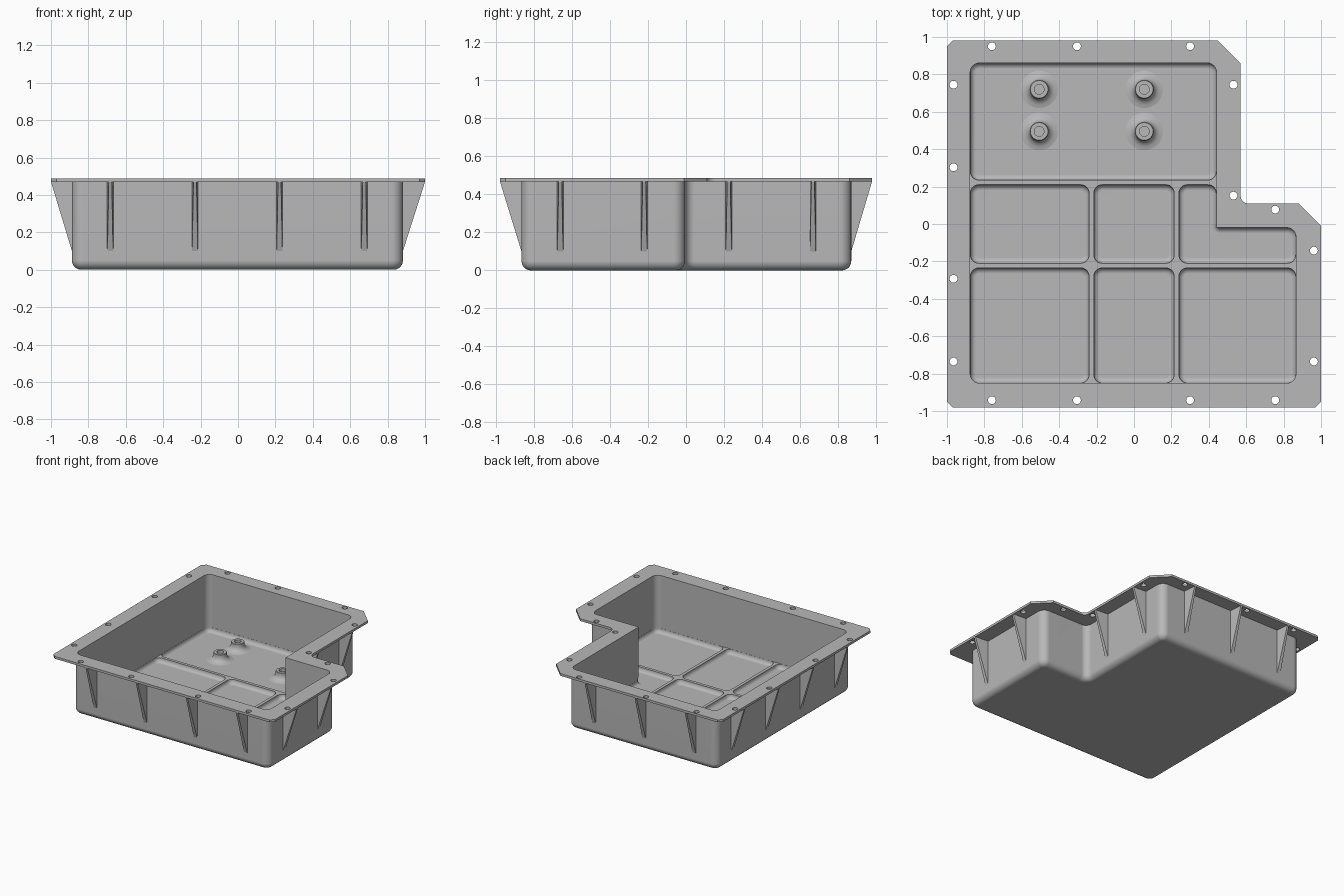
import bpy, bmesh
from math import sin, cos, pi, radians
from mathutils import Vector

cube = bpy.data.objects.get("Cube")
if cube:
    bpy.data.objects.remove(cube, do_unlink=True)

TOP, UNDER, LEDGE, FLOOR = 0.487, 0.468, 0.055, 0.02

grey = bpy.data.materials.new("cast grey")
grey.use_nodes = True
grey.diffuse_color = (0.48, 0.48, 0.48, 1)
grey.node_tree.nodes["Principled BSDF"].inputs["Base Color"].default_value = grey.diffuse_color


def make_object(name, bm):
    bmesh.ops.recalc_face_normals(bm, faces=bm.faces)
    mesh = bpy.data.meshes.new(name)
    bm.to_mesh(mesh)
    bm.free()
    mesh.materials.append(grey)
    obj = bpy.data.objects.new(name, mesh)
    bpy.context.collection.objects.link(obj)
    return obj


def rounded(corners, steps=6):
    """Outline with a quarter arc at each (x, y, radius) corner."""
    out = []
    for i, (x, y, r) in enumerate(corners):
        p = Vector((x, y))
        if r == 0:
            out.append(p)
            continue
        a = (Vector(corners[i - 1][:2]) - p).normalized()
        b = (Vector(corners[(i + 1) % len(corners)][:2]) - p).normalized()
        for k in range(steps + 1):
            t = k / steps * pi / 2
            out.append(p + (a + b) * r - b * r * cos(t) - a * r * sin(t))
    return out


def prism(name, outline, z0, z1, bottom_radius=0):
    bm = bmesh.new()
    base = bm.faces.new([bm.verts.new((p.x, p.y, z0)) for p in outline])
    edges = list(base.edges)
    ext = bmesh.ops.extrude_face_region(bm, geom=[base], use_keep_orig=True)
    for v in ext["geom"]:
        if isinstance(v, bmesh.types.BMVert):
            v.co.z = z1
    bmesh.ops.recalc_face_normals(bm, faces=bm.faces)
    if bottom_radius:
        bmesh.ops.bevel(bm, geom=edges, offset=bottom_radius, segments=5,
                        profile=0.5, affect='EDGES', clamp_overlap=False)
    return make_object(name, bm)


def box_outline(x0, y0, x1, y1, r):
    return rounded([(x0, y0, r), (x1, y0, r), (x1, y1, r), (x0, y1, r)])


def ell_outline(x0, y0, x1, y1, nx, ny, r, notch_r):
    return rounded([(x0, y0, r), (x1, y0, r), (x1, ny, r),
                    (nx, ny, notch_r), (nx, y1, r), (x0, y1, r)])


def combine(target, tool, operation):
    mod = target.modifiers.new("cut", 'BOOLEAN')
    mod.object, mod.operation, mod.solver = tool, operation, 'EXACT'
    bpy.context.view_layer.objects.active = target
    bpy.ops.object.modifier_apply(modifier=mod.name)
    bpy.data.objects.remove(tool, do_unlink=True)


def smooth(obj):
    bpy.ops.object.select_all(action='DESELECT')
    obj.select_set(True)
    bpy.context.view_layer.objects.active = obj
    bpy.ops.object.shade_smooth_by_angle(angle=radians(30))
    mod = obj.modifiers.new("clean normals", 'WEIGHTED_NORMAL')
    mod.keep_sharp = True


# Tray body and mounting flange
tray = prism("tray", ell_outline(-.888, -.866, .882, .87, .456, -.005, .06, .05),
             0, TOP - .01, .05)
flange = rounded([(-1, -.95, 0), (-.97, -.98, 0), (.97, -.98, 0), (1, -.95, 0),
                  (1, -.01, 0), (.88, .11, 0), (.57, .11, .04), (.57, .86, 0),
                  (.45, .98, 0), (-.97, .98, 0), (-1, .95, 0)])
combine(tray, prism("flange", flange, UNDER, TOP), 'UNION')

# Main cavity
cavity = ell_outline(-.876, -.851, .866, .861, .441, -.019, .05, 0)
combine(tray, prism("cavity", cavity, LEDGE, TOP + .1), 'DIFFERENCE')

# Floor pockets, leaving low ribs between them
pockets = [box_outline(-.875, .235, .44, .86, .045),
           ell_outline(.24, -.21, .865, .21, .44, -.02, .045, .02)]
for x0, x1 in ((-.875, -.24), (-.215, .215), (.24, .865)):
    pockets.append(box_outline(x0, -.85, x1, -.235, .045))
    if x1 < .5:
        pockets.append(box_outline(x0, -.21, x1, .21, .045))
for outline in pockets:
    combine(tray, prism("pocket", outline, FLOOR, LEDGE + .02, .03), 'DIFFERENCE')

# Bolt holes through the flange
holes = [(x, -.942) for x in (-.76, -.305, .3, .755)]
holes += [(x, .95) for x in (-.76, -.305, .3)]
holes += [(-.965, y) for y in (-.735, -.293, .303, .745)]
holes += [(.962, -.735), (.962, -.142), (.755, .077), (.532, .152), (.532, .745)]
for x, y in holes:
    ring = [Vector((x + .021 * cos(k * pi / 10), y + .021 * sin(k * pi / 10)))
            for k in range(20)]
    combine(tray, prism("hole", ring, UNDER - .02, TOP + .02), 'DIFFERENCE')
smooth(tray)


# Tapered gussets under the flange
def gusset(name, along, wall, rim, axis):
    sign = 1 if rim > wall else -1
    inner = wall - sign * .006
    # (outward position, height, half thickness)
    section = [(inner, UNDER + .008, .017), (rim - sign * .002, UNDER + .008, .008),
               (rim - sign * .002, UNDER - .004, .008), (wall, .1, .015),
               (inner, .1, .017)]
    bm = bmesh.new()
    sides = []
    for s in (-1, 1):
        side = []
        for out, z, half in section:
            a = along + s * half
            side.append(bm.verts.new((out, a, z) if axis == 'x' else (a, out, z)))
        sides.append(side)
        bm.faces.new(side)
    for i in range(len(section)):
        j = (i + 1) % len(section)
        bm.faces.new((sides[0][i], sides[0][j], sides[1][j], sides[1][i]))
    smooth(make_object(name, bm))


for x in (-.683, -.23, .222, .675):
    gusset("front_gusset", x, -.866, -.98, 'y')
    if x < .5:
        gusset("back_gusset", x, .87, .98, 'y')
for y in (-.662, -.22, .225, .668):
    gusset("right_gusset", y, -.888, -1, 'x')
    if y < 0:
        gusset("left_gusset", y, .882, 1, 'x')
    else:
        gusset("notch_gusset", y, .456, .57, 'x')


# Flared mounting bosses on the floor
def boss(x, y):
    profile = [(.105, FLOOR - .001), (.082, FLOOR + .004), (.065, FLOOR + .013),
               (.054, FLOOR + .028), (.05, FLOOR + .045), (.05, .082), (.047, .085),
               (.026, .085), (.026, .05), (0, .05)]
    bm = bmesh.new()
    verts = [bm.verts.new((x + r, y, z)) for r, z in profile]
    edges = [bm.edges.new(pair) for pair in zip(verts, verts[1:])]
    bmesh.ops.spin(bm, geom=verts + edges, cent=(x, y, 0), axis=(0, 0, 1),
                   angle=2 * pi, steps=32)
    bmesh.ops.remove_doubles(bm, verts=bm.verts, dist=.0001)
    smooth(make_object("boss", bm))


for x in (-.507, .055):
    for y in (.495, .72):
        boss(x, y)
